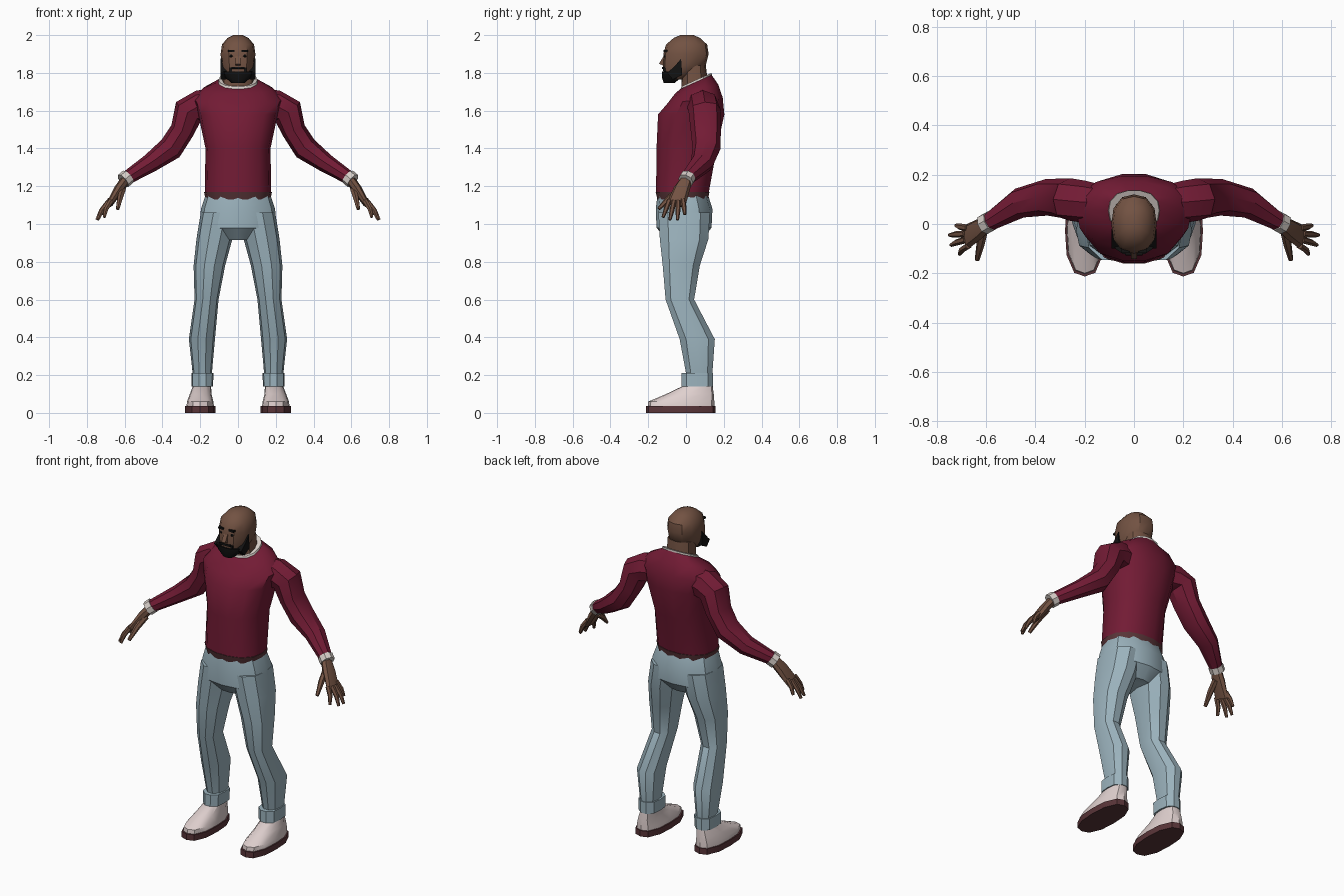
import bpy, bmesh
from math import cos, sin, pi, radians
from mathutils import Vector

if "Cube" in bpy.data.objects:
    bpy.data.objects.remove(bpy.data.objects["Cube"])


def material(name, r, g, b):
    m = bpy.data.materials.new(name)
    m.diffuse_color = (r, g, b, 1)
    m.use_nodes = True
    m.node_tree.nodes["Principled BSDF"].inputs["Base Color"].default_value = m.diffuse_color
    return m


WINE = material("wine_knit", .17, .011, .035)
TRIM = material("dark_trim", .10, .035, .04)
DENIM = material("pale_denim", .33, .45, .51)
SKIN = material("brown_skin", .17, .085, .055)
HAIR = material("black_hair", .006, .006, .006)
WHITE = material("off_white", .68, .62, .58)
SHOE = material("shoe_canvas", .74, .63, .62)


def finish(name, rings, mat, mirror, angle=35):
    """Bridge rings of points, cap both ends, optionally mirror across x."""
    bm = bmesh.new()
    loops = [[bm.verts.new(p) for p in ring] for ring in rings]
    n = len(loops[0])
    for a, b in zip(loops, loops[1:]):
        for i in range(n):
            j = (i + 1) % n
            bm.faces.new((a[i], a[j], b[j], b[i]))
    bm.faces.new(loops[0])
    bm.faces.new(loops[-1])
    bmesh.ops.recalc_face_normals(bm, faces=bm.faces)
    me = bpy.data.meshes.new(name)
    bm.to_mesh(me)
    bm.free()
    me.materials.append(mat)
    ob = bpy.data.objects.new(name, me)
    bpy.context.collection.objects.link(ob)
    if mirror:
        ob.modifiers.new("mirror", 'MIRROR').use_clip = False
        ob.modifiers["mirror"].use_mirror_merge = False
    bpy.ops.object.select_all(action='DESELECT')
    ob.select_set(True)
    bpy.context.view_layer.objects.active = ob
    bpy.ops.object.shade_smooth_by_angle(angle=radians(angle))
    return ob


def unit(n, p):
    """Superellipse outline."""
    pts = []
    for i in range(n):
        c, s = cos(2 * pi * i / n), sin(2 * pi * i / n)
        f = (abs(c) ** p + abs(s) ** p) ** (-1 / p)
        pts.append((c * f, s * f))
    return pts


def loft(name, rings, mat, n=12, p=2.4, mirror=False):
    """Stack level sections (z, x0, x1, y0, y1[, tilt])."""
    out = []
    for z, x0, x1, y0, y1, *tilt in rings:
        k = tilt[0] if tilt else 0
        hx, hy = (x1 - x0) / 2, (y1 - y0) / 2
        out.append([((x0 + x1) / 2 + hx * u, (y0 + y1) / 2 + hy * v, z + k * hy * v)
                    for u, v in unit(n, p)])
    return finish(name, out, mat, mirror)


def centred(name, rings, mat, **kw):
    """Loft symmetric about x = 0: (z, half width, y0, y1[, tilt])."""
    return loft(name, [(r[0], -r[1], *r[1:]) for r in rings], mat, **kw)


def tube(name, path, mat, n=8, p=2.2):
    """Mirrored limb along (x, y, z, half width, half thickness)."""
    pts = [Vector(q[:3]) for q in path]
    out = []
    for i, q in enumerate(path):
        t = (pts[min(i + 1, len(pts) - 1)] - pts[max(i - 1, 0)]).normalized()
        side = Vector((0, 1, 0))
        side = (side - t * side.dot(t)).normalized()
        up = t.cross(side)
        out.append([pts[i] + side * q[3] * u + up * q[4] * v for u, v in unit(n, p)])
    return finish(name, out, mat, True)


def prism(name, poly, x0, x1, mat, mirror=False):
    """Side-view (y, z) polygon extruded along x."""
    return finish(name, [[(x, y, z) for y, z in poly] for x in (x0, x1)], mat, mirror)


# Sweater, hem and collar
centred("sweater_body", [
    (1.165, .176, -.16, .122), (1.40, .172, -.158, .165), (1.58, .21, -.15, .205),
    (1.655, .235, -.098, .196, .1), (1.715, .19, -.058, .172, .2),
    (1.752, .105, -.03, .137, .45)], WINE, n=14)
centred("sweater_hem", [(1.13, .172, -.152, .118), (1.17, .18, -.163, .126)], TRIM, n=14)
centred("collar", [(1.738, .108, -.034, .138, .45), (1.764, .102, -.026, .137, .45)], WHITE, n=14)

# Sleeves and wrist bands
tube("sleeve", [
    (.12, .085, 1.63, .07, .08), (.20, .09, 1.625, .085, .085), (.262, .1, 1.597, .086, .082),
    (.295, .105, 1.495, .08, .064), (.357, .108, 1.40, .074, .066),
    (.465, .085, 1.322, .062, .05), (.59, .007, 1.243, .037, .036)], WINE)
tube("wrist_band", [(.582, .012, 1.25, .042, .042), (.608, -.002, 1.228, .042, .042)], WHITE)

# Hands
tube("palm", [(.59, .005, 1.24, .03, .026), (.63, -.022, 1.185, .043, .026),
              (.68, -.052, 1.105, .05, .017)], SKIN)
fingers = {"index": (.672, -.088, 1.125, .708, -.122, 1.035),
           "middle": (.682, -.064, 1.12, .742, -.085, 1.022),
           "ring": (.685, -.040, 1.12, .748, -.045, 1.022),
           "little": (.676, -.016, 1.13, .722, -.006, 1.05)}
for name, (x, y, z, a, b, c) in fingers.items():
    tube(name + "_finger", [(x, y, z, .014, .015),
                            ((x + a) / 2 + .008, (y + b) / 2, (z + c) / 2, .013, .013),
                            (a, b, c, .008, .008)], SKIN, n=6)
tube("thumb", [(.61, -.02, 1.185, .02, .018), (.624, -.085, 1.14, .018, .016),
               (.637, -.145, 1.08, .009, .01)], SKIN, n=6)

# Trousers
centred("trouser_seat", [
    (1.16, .17, -.15, .115), (1.08, .196, -.16, .14), (.98, .206, -.156, .135),
    (.915, .10, -.10, .08)], DENIM)
loft("trouser_leg", [
    (1.06, .0, .197, -.15, .13), (.92, .03, .22, -.142, .122), (.78, .068, .235, -.126, .076),
    (.60, .103, .23, -.11, .045), (.39, .122, .26, -.036, .155), (.19, .14, .238, .002, .14)],
    DENIM, n=10, mirror=True)
loft("trouser_cuff", [(.14, .132, .246, -.026, .145), (.21, .13, .246, -.026, .145)],
     DENIM, n=10, p=3, mirror=True)

# Shoes
loft("shoe_sole", [(0, .12, .28, -.213, .157), (.036, .12, .28, -.213, .157)],
     TRIM, n=12, p=2.6, mirror=True)
loft("shoe_upper", [
    (.03, .127, .273, -.203, .15), (.06, .13, .27, -.20, .15), (.10, .14, .255, -.105, .147),
    (.15, .143, .236, .0, .14)], SHOE, p=2.6, mirror=True)

# Head and neck
centred("neck", [(1.68, .085, -.02, .115), (1.78, .08, -.025, .112), (1.84, .078, -.02, .105)], SKIN)
centred("head", [
    (1.765, .05, -.115, -.02), (1.80, .076, -.12, .06), (1.84, .088, -.122, .105),
    (1.90, .092, -.12, .12), (1.95, .085, -.106, .112), (1.985, .056, -.065, .075),
    (2.0, .025, -.03, .04)], SKIN)
prism("nose", [(-.112, 1.90), (-.143, 1.848), (-.112, 1.836)], -.013, .013, SKIN)

# Beard, moustache, brows and eyes
centred("beard_chin", [
    (1.747, .035, -.118, -.06), (1.775, .068, -.127, -.025), (1.808, .083, -.127, -.02)], HAIR)
prism("beard_side", [(-.026, 1.876), (-.02, 1.79), (-.07, 1.765), (-.10, 1.80), (-.06, 1.835)],
      .06, .092, HAIR, True)
prism("moustache", [(-.126, 1.832), (-.128, 1.822), (-.10, 1.82), (-.10, 1.83)], -.034, .034, HAIR)
prism("mouth_corner", [(-.118, 1.828), (-.118, 1.80), (-.09, 1.80), (-.09, 1.828)],
      .033, .045, HAIR, True)
prism("eyebrow", [(-.118, 1.921), (-.118, 1.91), (-.09, 1.91), (-.09, 1.921)], .018, .052, HAIR, True)
loft("eye", [(1.882, .026, .044, -.113, -.09), (1.889, .022, .048, -.117, -.09),
             (1.897, .026, .044, -.113, -.09)], HAIR, n=8, mirror=True)
